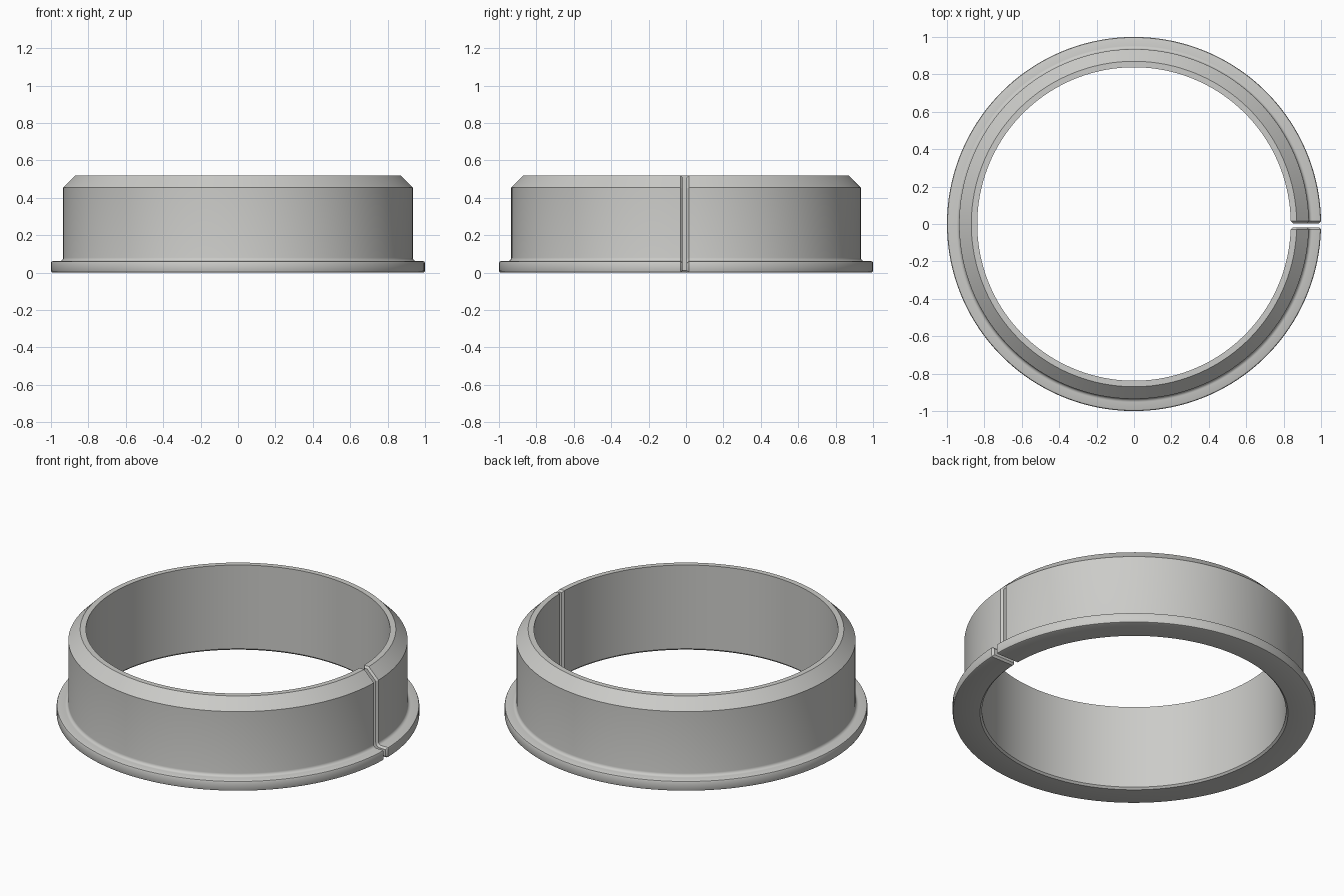
import bpy, bmesh, math
from mathutils import Vector

if "Cube" in bpy.data.objects:
    bpy.data.objects.remove(bpy.data.objects["Cube"])

SEGMENTS = 144
SLIT_Y = -0.007      # centre of the slit across y
SLIT_HALF = 0.011    # half width of the slit
BEVEL = 0.011        # chamfer around the slit edges

# Ring cross-section as (radius, height), anticlockwise
profile = [(0.849, 0.0), (0.99, 0.0), (0.997, 0.003), (1.0, 0.01), (1.0, 0.052),
           (0.997, 0.059), (0.99, 0.062), (0.953, 0.062)]
# concave fillet between flange and wall
profile += [(0.953 - 0.018 * math.sin(a), 0.08 - 0.018 * math.cos(a))
            for a in (math.pi / 8 * i for i in range(1, 5))]
# wall, lead-in chamfer, rim and bore
profile += [(0.935, 0.455), (0.87, 0.52), (0.838, 0.52), (0.838, 0.011)]
profile = [Vector(p) for p in profile]


def inset(points, d):
    """Mitred inward offset of an anticlockwise outline."""
    result = []
    for i, p in enumerate(points):
        e1 = (p - points[i - 1]).normalized()
        e2 = (points[(i + 1) % len(points)] - p).normalized()
        n1, n2 = Vector((-e1.y, e1.x)), Vector((-e2.y, e2.x))
        result.append(p + (n1 + n2) * d / (1 + n1.dot(n2)))
    return result


def section(bm, points, t, half):
    """Outline placed at fraction t of the sweep between the flat slit walls."""
    verts = []
    for r, z in points:
        start = math.asin((SLIT_Y + half) / r)
        end = 2 * math.pi + math.asin((SLIT_Y - half) / r)
        a = start + (end - start) * t
        verts.append(bm.verts.new((r * math.cos(a), r * math.sin(a), z)))
    return verts


# Split flanged ring: slit wall, chamfer, sweep, chamfer, slit wall
bm = bmesh.new()
small = inset(profile, BEVEL)
rows = [section(bm, small, 0, SLIT_HALF)]
rows += [section(bm, profile, i / SEGMENTS, SLIT_HALF + BEVEL) for i in range(SEGMENTS + 1)]
rows.append(section(bm, small, 1, SLIT_HALF))
for a, b in zip(rows, rows[1:]):
    for i in range(len(a)):
        j = (i + 1) % len(a)
        bm.faces.new((a[i], a[j], b[j], b[i]))
bm.faces.new(rows[0])
bm.faces.new(rows[-1])
bmesh.ops.recalc_face_normals(bm, faces=bm.faces)

mesh = bpy.data.meshes.new("split_flanged_ring")
bm.to_mesh(mesh)
bm.free()
ring = bpy.data.objects.new("split_flanged_ring", mesh)
bpy.context.collection.objects.link(ring)

# Single grey colour
grey = bpy.data.materials.new("warm_grey")
grey.diffuse_color = (0.60, 0.60, 0.58, 1)
grey.use_nodes = True
grey.node_tree.nodes["Principled BSDF"].inputs["Base Color"].default_value = grey.diffuse_color
mesh.materials.append(grey)

bpy.context.view_layer.objects.active = ring
ring.select_set(True)
bpy.ops.object.shade_smooth_by_angle(angle=math.radians(30))
